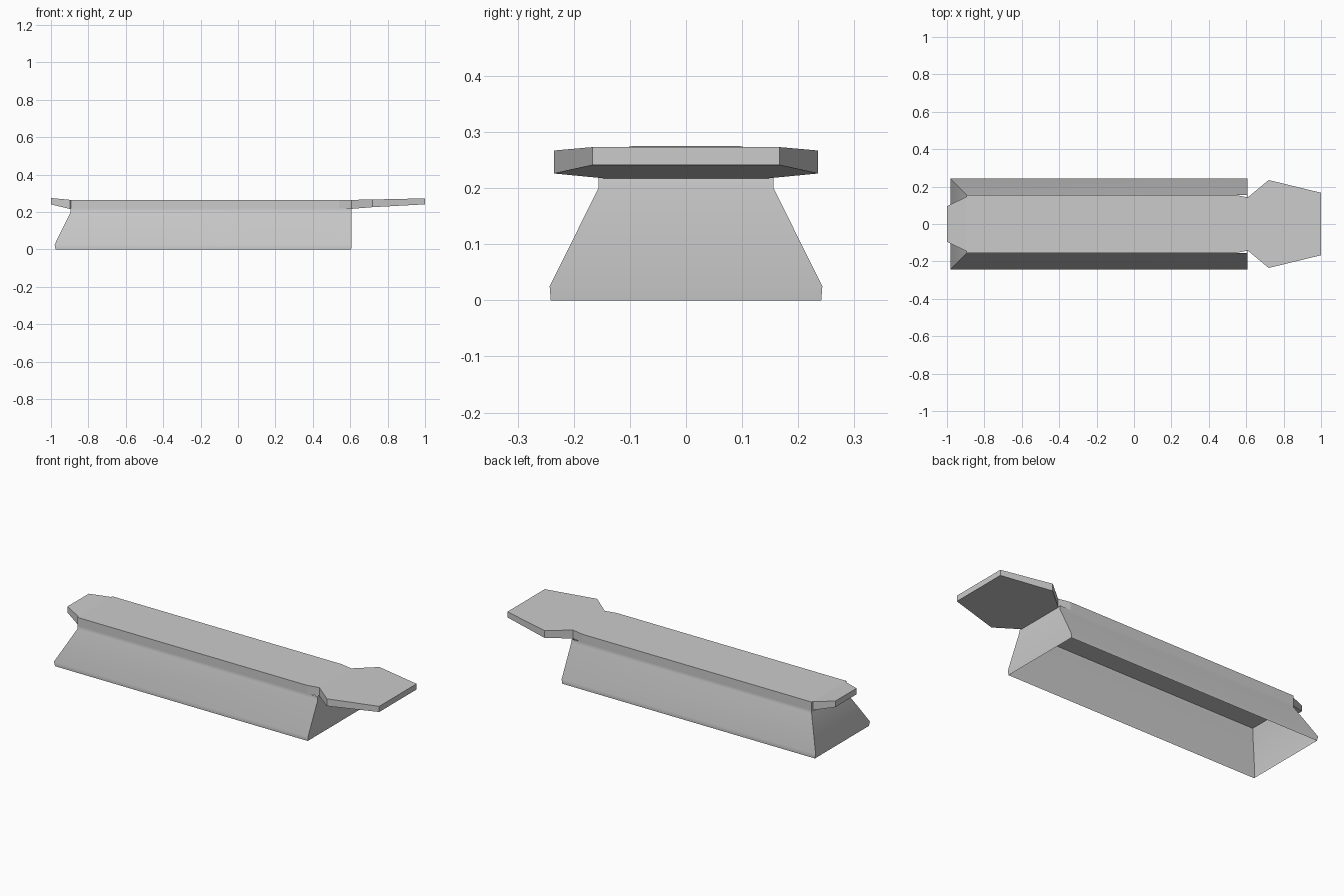
import bpy, bmesh, math

if "Cube" in bpy.data.objects:
    bpy.data.objects.remove(bpy.data.objects["Cube"])


def loft(name, rings, caps):
    # Skin a stack of four-cornered rings, optionally closing both ends
    bm = bmesh.new()
    loops = [[bm.verts.new(p) for p in ring] for ring in rings]
    for a, b in zip(loops, loops[1:]):
        for i in range(4):
            j = (i + 1) % 4
            bm.faces.new((a[i], a[j], b[j], b[i]))
    if caps:
        bm.faces.new(loops[0][::-1])
        bm.faces.new(loops[-1])
    bmesh.ops.recalc_face_normals(bm, faces=bm.faces)
    mesh = bpy.data.meshes.new(name)
    bm.to_mesh(mesh)
    bm.free()
    obj = bpy.data.objects.new(name, mesh)
    bpy.context.collection.objects.link(obj)
    return obj


# Hollow flared body, open underneath: (z, left x, right x, half width)
levels = [(0, -0.975, 0.605, 0.241), (0.025, -0.981, 0.608, 0.243),
          (0.2, -0.895, 0.608, 0.156), (0.22, -0.895, 0.605, 0.156)]
body = loft("body", [[(l, -w, z), (r, -w, z), (r, w, z), (l, w, z)]
                     for z, l, r, w in levels], False)

# Top plate with tapered tail and wide horn: (x, half width, bottom z, top z)
stations = [(-1.0, 0.095, 0.241, 0.275), (-0.897, 0.145, 0.216, 0.265),
            (-0.894, 0.156, 0.216, 0.265), (0.54, 0.156, 0.217, 0.265),
            (0.608, 0.142, 0.217, 0.265), (0.72, 0.235, 0.226, 0.267),
            (1.0, 0.167, 0.241, 0.273)]
plate = loft("top_plate", [[(x, -w, b), (x, w, b), (x, w, t), (x, -w, t)]
                           for x, w, b, t in stations], True)

# Soft creases on the body walls only
bpy.ops.object.select_all(action='DESELECT')
body.select_set(True)
bpy.context.view_layer.objects.active = body
bpy.ops.object.shade_smooth_by_angle(angle=math.radians(40))
